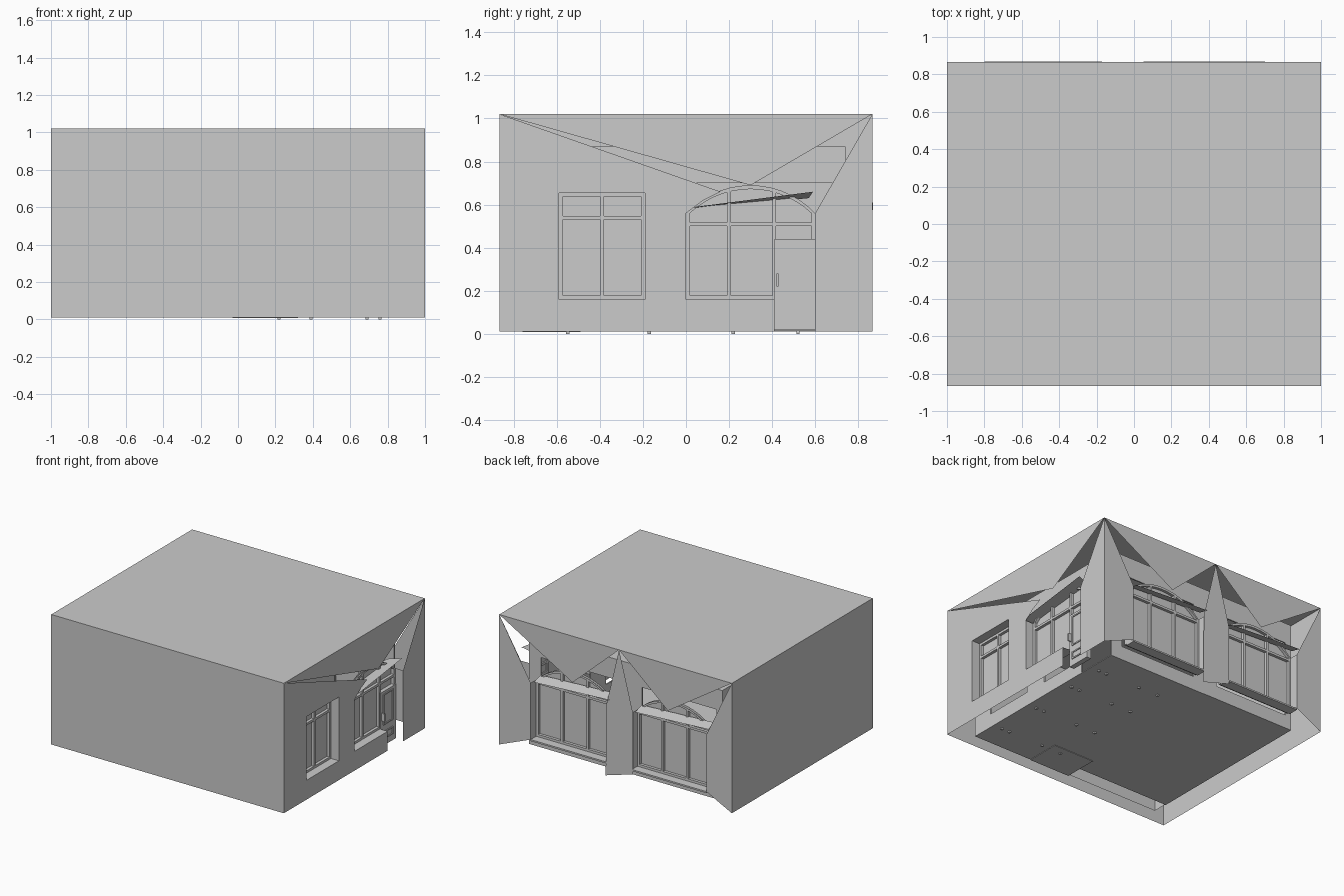
import bpy, bmesh, math
from mathutils import Vector

old = bpy.data.objects.get("Cube")
if old:
    bpy.data.objects.remove(old)

GREY = (0.6, 0.6, 0.6, 1)
mat = bpy.data.materials.new("plain grey")
mat.use_nodes = True
mat.diffuse_color = GREY
mat.node_tree.nodes["Principled BSDF"].inputs["Base Color"].default_value = GREY

W, D, LOW, TOP = 1.0, 0.865, 0.01, 1.02    # half width, half depth, wall foot, roof
RECESS = 0.08                               # depth of the window reveals


def right_side(u, z, d=0):
    """Point on the right wall, d behind its face."""
    return Vector((W - d, u, z))


def back_side(u, z, d=0):
    """Point on the back wall, d behind its face."""
    return Vector((u, D - d, z))


def finish(name, bm):
    mesh = bpy.data.meshes.new(name)
    bm.to_mesh(mesh)
    bm.free()
    mesh.materials.append(mat)
    ob = bpy.data.objects.new(name, mesh)
    bpy.context.collection.objects.link(ob)
    return ob


def sheet(name, *polys):
    """Flat sheets, one for each list of points."""
    bm = bmesh.new()
    for poly in polys:
        bm.faces.new([bm.verts.new(p) for p in poly])
    return finish(name, bm)


def add_box(bm, a, b):
    lo = [min(p) for p in zip(a, b)]
    hi = [max(p) for p in zip(a, b)]
    made = bmesh.ops.create_cube(bm, size=1)["verts"]
    for v in made:
        v.co = [lo[i] if v.co[i] < 0 else hi[i] for i in range(3)]


def box(name, a, b):
    bm = bmesh.new()
    add_box(bm, a, b)
    return finish(name, bm)


def bars(name, side, rects, d0, d1):
    """Frame bars given as (u0, z0, u1, z1) on a wall."""
    bm = bmesh.new()
    for u0, z0, u1, z1 in rects:
        add_box(bm, side(u0, z0, d0), side(u1, z1, d1))
    return finish(name, bm)


def arch(u0, u1, spring, peak, steps=14):
    """Points of a shallow arc from u0 to u1."""
    half, rise = (u1 - u0) / 2, peak - spring
    r = (half * half + rise * rise) / (2 * rise)
    a = math.asin(half / r)
    return [((u0 + u1) / 2 + r * math.sin(t), peak - r + r * math.cos(t))
            for t in (-a + 2 * a * i / steps for i in range(steps + 1))]


def arch_window(name, side, u0, u1, z0, spring, peak, mullions, transom):
    """Recessed arched window with glass, frame, mullions and reveals."""
    t, d = 0.018, RECESS
    curve = arch(u0, u1, spring, peak)
    inner = arch(u0 + t, u1 - t, spring, peak - t)
    sheet(name + "_glass", [side(u, z, d + 0.01) for u, z in [(u1, z0), (u0, z0)] + curve])
    # curved head of the frame
    sheet(name + "_head", *[[side(*p, d - 0.012) for p in (curve[i], curve[i + 1], inner[i + 1], inner[i])]
                            for i in range(len(curve) - 1)],
          *[[side(*inner[i], d - 0.012), side(*inner[i + 1], d - 0.012),
             side(*inner[i + 1], d + 0.02), side(*inner[i], d + 0.02)] for i in range(len(curve) - 1)])
    rects = [(u0, z0, u0 + t, spring), (u1 - t, z0, u1, spring), (u0, z0, u1, z0 + t),
             (u0, transom, u1, transom + t)]
    for m in mullions:
        rects.append((m - t / 2, z0, m + t / 2, peak - 0.03))
    bars(name + "_frame", side, rects, d - 0.012, d + 0.02)
    # side reveals
    sheet(name + "_reveals", *[[side(u, z0), side(u, spring), side(u, spring, d), side(u, z0, d)]
                               for u in (u0, u1)])


# Closed part of the shell
sheet("roof", [(-W, -D, TOP), (W, -D, TOP), (W, D, TOP), (-W, D, TOP)])
sheet("front_wall", [(-W, -D, LOW), (W, -D, LOW), (W, -D, TOP), (-W, -D, TOP)])
sheet("left_end_wall", [(-W, D, LOW), (-W, -D, LOW), (-W, -D, TOP), (-W, D, TOP)])

# Right wall, torn open around its arch
R = right_side
u0, u1, s0, s1 = -0.59, -0.19, 0.16, 0.655     # small window opening
a0, a1, spring = 0.0, 0.6, 0.56                # arched opening
sheet("right_wall",
      [R(-D, LOW), R(u0, LOW), R(u0, s1), R(-D, TOP)],
      [R(u0, LOW), R(u1, LOW), R(u1, s0), R(u0, s0)],
      [R(u1, LOW), R(a0, LOW), R(a0, spring), R(u1, s1)],
      [R(a0, LOW), R(0.41, LOW), R(0.41, s0), R(a0, s0)],
      [R(-D, TOP), R(u0, s1), R(u1, s1), R(0.16, 0.66)],
      [R(u1, s1), R(a0, spring), R(0.08, 0.62), R(0.16, 0.66)])
sheet("right_wall_upper", [R(-D, TOP), R(0.3, 0.69), R(D, TOP)])
sheet("right_wall_corner", [R(a1, LOW), R(D, LOW), R(D, TOP), R(a1, spring)])

# Small window in the right wall
t, d = 0.018, RECESS
sheet("small_window_glass", [R(u0, s0, d + 0.01), R(u1, s0, d + 0.01), R(u1, s1, d + 0.01), R(u0, s1, d + 0.01)])
mid = (u0 + u1) / 2
bars("small_window_frame", R,
     [(u0, s0, u0 + t, s1), (u1 - t, s0, u1, s1), (u0, s0, u1, s0 + t), (u0, s1 - t, u1, s1),
      (u0, 0.53, u1, 0.53 + t), (mid - t / 2, s0, mid + t / 2, s1)], d - 0.012, d + 0.02)
sheet("small_window_reveals",
      *[[R(u, s0), R(u, s1), R(u, s1, d), R(u, s0, d)] for u in (u0, u1)],
      *[[R(u0, z), R(u1, z), R(u1, z, d), R(u0, z, d)] for z in (s0, s1)])

# Arched window and door in the right wall
arch_window("side_window", R, a0, a1, s0, spring, 0.69, [0.2, 0.41], 0.5)
sheet("side_window_soffit", [R(-0.03, 0.575, 0.12), R(-0.03, 0.58), R(0.59, 0.66), R(0.57, 0.63, 0.12)])
sheet("side_window_sill", [R(a0, s0), R(0.41, s0), R(0.41, s0, d), R(a0, s0, d)])
box("door", R(0.41, 0.02, 0.06), R(a1, 0.44, 0.1))
for name, z0, z1 in (("door_glass", 0.18, 0.42), ("door_panel", 0.07, 0.13)):
    bars(name + "_trim", R, [(0.44, z0, 0.45, z1), (0.55, z0, 0.56, z1),
                             (0.44, z0, 0.56, z0 + 0.01), (0.44, z1 - 0.01, 0.56, z1)], 0.054, 0.06)
box("door_handle", R(0.42, 0.22, 0.035), R(0.43, 0.28, 0.06))

# Back wall: hanging triangles, corner pieces and the middle pier
B = back_side
sill, centre = 0.12, -0.03
openings = [(0.07, 0.73), (-0.78, -0.14)]
sheet("back_wall_upper",
      [B(W, TOP), B(centre, TOP), B(0.37, 0.66)],
      [B(centre, TOP), B(-W, TOP), B(-0.45, 0.66)])
sheet("back_wall_corners",
      [B(W, TOP), B(W, LOW), B(0.73, sill), B(0.73, spring)],
      [B(-W, TOP), B(-W, LOW), B(-0.78, sill), B(-0.78, spring)])
sheet("back_wall_pier", [B(centre, TOP), B(0.08, spring), B(0.085, 0.015),
                         B(-0.15, 0.085), B(-0.15, spring)])

# Two arched windows, each with a loose soffit strip, in the back wall
for i, (b0, b1) in enumerate(openings):
    third = (b1 - b0) / 3
    name = ("left", "right")[i] + "_back_window"
    arch_window(name, B, b0, b1, sill, spring, 0.70, [b0 + third, b0 + 2 * third], 0.53)
    sheet(name + "_soffit", [B(b0 - 0.02, 0.61, -0.004), B(b1 - 0.03, 0.575, -0.004),
                             B(b1 - 0.03, 0.6, d), B(b0 - 0.02, 0.63, d)])
    box(name + "_sill", B(b0, sill - 0.012), B(b1, sill, d))

# Inner room behind the shell
X, Y0, Y1, CEIL = 0.83, -0.76, 0.74, 0.87
sheet("ceiling", [(-X, Y0, CEIL), (X, Y0, CEIL), (X, Y1, CEIL), (-X, Y1, CEIL)])
sheet("inner_front_and_end_walls",
      [(-X, Y0, 0.02), (X, Y0, 0.02), (X, Y0, CEIL), (-X, Y0, CEIL)],
      [(-X, Y0, 0.02), (-X, Y1, 0.02), (-X, Y1, CEIL), (-X, Y0, CEIL)])
bars("inner_back_wall", B, [(-X, 0.02, X, sill), (-X, 0.71, X, CEIL), (-0.14, sill, 0.07, 0.71),
                            (-X, sill, -0.78, 0.71), (0.73, sill, X, 0.71)], D - Y1, D - Y1 + 0.01)
bars("inner_right_wall", R, [(Y0, 0.02, 0.41, sill), (Y0, 0.7, Y1, CEIL), (u1, sill, a0, 0.7),
                             (Y0, sill, u0, 0.7)], W - X, W - X + 0.01)

# Floor in two slabs, a thin mat and little studs underneath
box("floor_main", (-0.03, Y0, 0.012), (X, Y1, 0.02))
box("floor_side", (-X, -0.64, 0.014), (-0.03, Y1, 0.02))
box("floor_mat", (-0.03, Y0, 0.008), (0.32, -0.49, 0.012))
bm = bmesh.new()
for x, y in [(x, y) for x in (0.22, 0.39, 0.69, 0.76) for y in (-0.55, -0.17, 0.22, 0.52)]:
    add_box(bm, (x - 0.008, y - 0.008, 0), (x + 0.008, y + 0.008, 0.014))
finish("floor_studs", bm)
